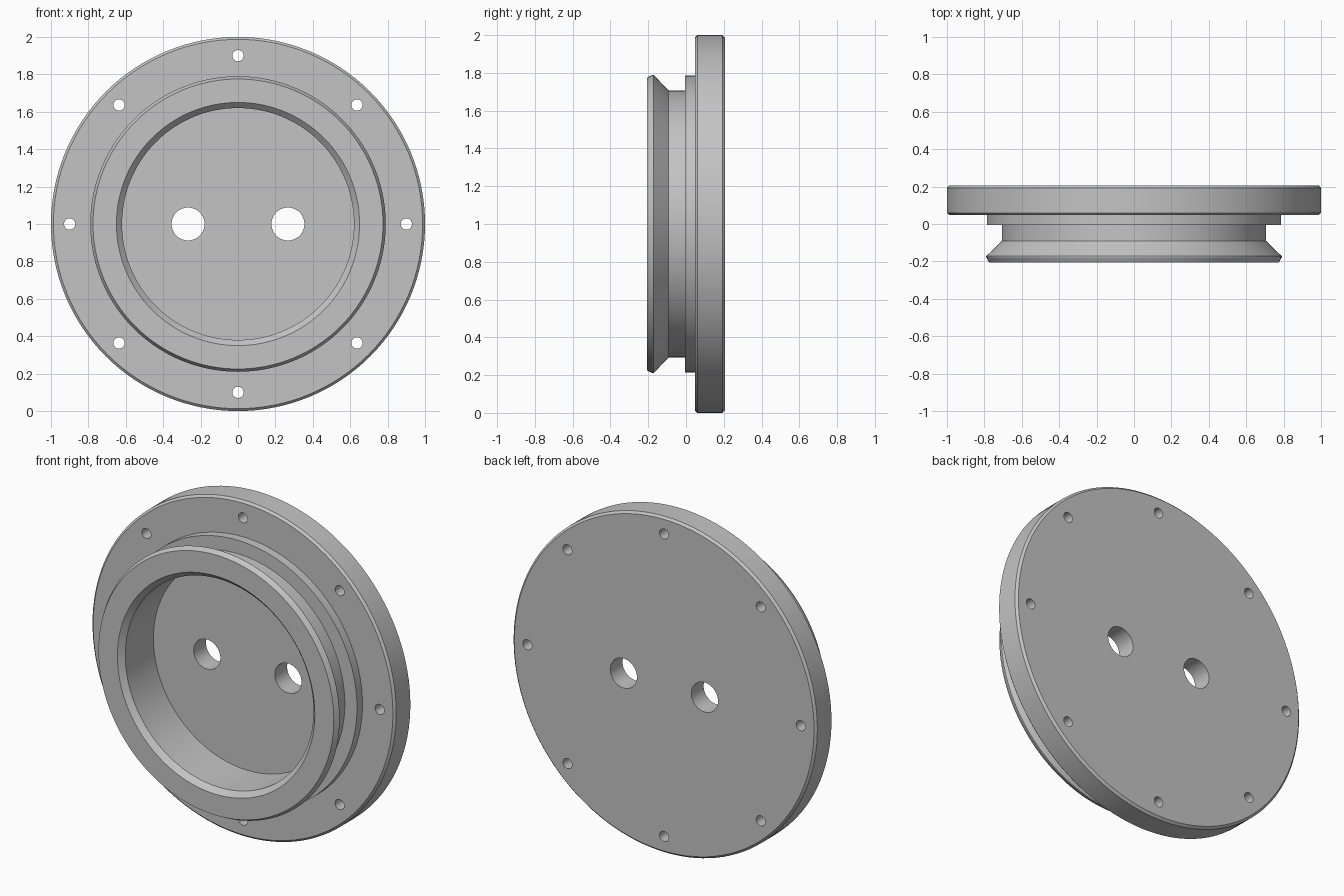
import bpy, bmesh, math
from mathutils import Matrix, Vector

if "Cube" in bpy.data.objects:
    bpy.data.objects.remove(bpy.data.objects["Cube"], do_unlink=True)

CENTRE = Vector((0, 0, 1))

# Single machined grey
grey = bpy.data.materials.new("machined_grey")
grey.use_nodes = True
colour = (0.55, 0.55, 0.55, 1)
grey.diffuse_color = colour
grey.node_tree.nodes["Principled BSDF"].inputs["Base Color"].default_value = colour


def add_object(name, bm):
    bmesh.ops.recalc_face_normals(bm, faces=bm.faces[:])
    mesh = bpy.data.meshes.new(name)
    bm.to_mesh(mesh)
    bm.free()
    mesh.materials.append(grey)
    obj = bpy.data.objects.new(name, mesh)
    bpy.context.collection.objects.link(obj)
    return obj


# Turned body: (radius, y) from the recess floor, round the rim, to the back
profile = [
    (0.62, 0.09), (0.62, -0.175), (0.65, -0.206),      # recess wall, inner chamfer
    (0.775, -0.206), (0.79, -0.178), (0.79, -0.172),   # front rim
    (0.707, -0.092), (0.707, -0.005),                  # tapered groove
    (0.787, -0.005), (0.787, 0.047),                   # step
    (0.987, 0.047), (1.0, 0.06),                       # flange
    (1.0, 0.193), (0.987, 0.206),
]
bm = bmesh.new()
verts = [bm.verts.new((r, y, 1)) for r, y in profile]
edges = [bm.edges.new(pair) for pair in zip(verts, verts[1:])]
bmesh.ops.spin(bm, geom=verts + edges, cent=CENTRE, axis=(0, 1, 0),
               angle=math.tau, steps=128, use_merge=True)
bmesh.ops.remove_doubles(bm, verts=bm.verts[:], dist=1e-5)
bmesh.ops.holes_fill(bm, edges=[e for e in bm.edges if e.is_boundary], sides=0)
body = add_object("flanged_cover", bm)

# Through holes: eight bolt holes and two ports
holes = [(0.9 * math.cos(i * math.tau / 8), 0.9 * math.sin(i * math.tau / 8), 0.03)
         for i in range(8)]
holes += [(side * 0.267, 0, 0.088) for side in (-1, 1)]
bm = bmesh.new()
for x, z, radius in holes:
    place = Matrix.Translation(CENTRE + Vector((x, 0.1, z))) @ Matrix.Rotation(math.pi / 2, 4, "X")
    bmesh.ops.create_cone(bm, cap_ends=True, segments=40, radius1=radius,
                          radius2=radius, depth=0.5, matrix=place)
cutter = add_object("hole_cutter", bm)
cutter.hide_render = True

cut = body.modifiers.new("holes", "BOOLEAN")
cut.operation = "DIFFERENCE"
cut.solver = "EXACT"
cut.object = cutter

# Apply the cut, then smooth the round walls and keep the edges crisp
for obj in bpy.context.selected_objects:
    obj.select_set(False)
bpy.context.view_layer.objects.active = body
body.select_set(True)
bpy.ops.object.modifier_apply(modifier=cut.name)
bpy.data.objects.remove(cutter, do_unlink=True)
bpy.ops.object.shade_smooth_by_angle(angle=math.radians(20))
